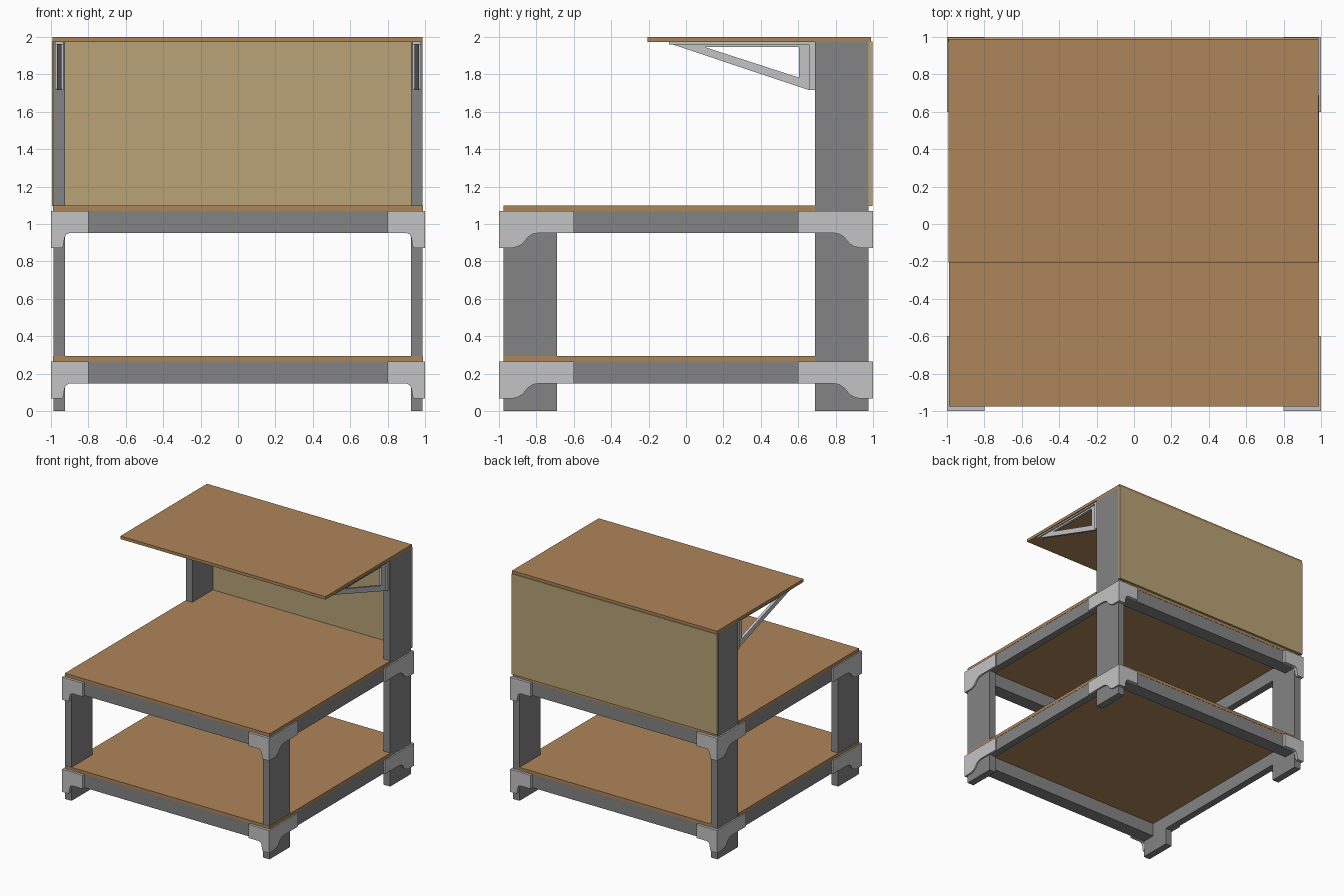
import bpy, bmesh

if "Cube" in bpy.data.objects:
    bpy.data.objects.remove(bpy.data.objects["Cube"])


def material(name, r, g, b):
    m = bpy.data.materials.new(name)
    m.diffuse_color = (r, g, b, 1)
    m.use_nodes = True
    m.node_tree.nodes["Principled BSDF"].inputs["Base Color"].default_value = m.diffuse_color
    return m


GREY = material("dark grey timber", 0.23, 0.23, 0.23)
LIGHT = material("light grey plastic", 0.55, 0.55, 0.55)
BROWN = material("brown board", 0.42, 0.235, 0.10)
TAN = material("tan panel", 0.485, 0.366, 0.18)


def finish(name, bm, mat):
    bmesh.ops.recalc_face_normals(bm, faces=bm.faces)
    me = bpy.data.meshes.new(name)
    bm.to_mesh(me)
    bm.free()
    me.materials.append(mat)
    ob = bpy.data.objects.new(name, me)
    bpy.context.collection.objects.link(ob)
    return ob


def box(name, x, y, z, mat):
    bm = bmesh.new()
    bmesh.ops.create_cube(bm, size=1)
    for v in bm.verts:
        v.co = [(a[0] + a[1]) / 2 + c * (a[1] - a[0]) for a, c in zip((x, y, z), v.co)]
    return finish(name, bm, mat)


def span(s, a, b):
    return tuple(sorted((s * a, s * b)))


def extrude(name, loop, vec, mat):
    bm = bmesh.new()
    f = bm.faces.new([bm.verts.new(p) for p in loop])
    r = bmesh.ops.extrude_face_region(bm, geom=[f])
    vs = [g for g in r["geom"] if isinstance(g, bmesh.types.BMVert)]
    bmesh.ops.translate(bm, verts=vs, vec=vec)
    return finish(name, bm, mat)


LX0, LX1 = 0.925, 0.987   # leg extents across
LY0, LY1 = 0.69, 0.975    # leg extents in depth

# Legs, tall at the back
for s, side in ((-1, "left"), (1, "right")):
    box(f"front_leg_{side}", span(s, LX0, LX1), (-LY1, -LY0), (0, 1.07), GREY)
    box(f"back_leg_{side}", span(s, LX0, LX1), (LY0, LY1), (0, 1.975), GREY)

# Connector outlines: distance from corner, drop from top
FRONT = [(0, 0), (0.2, 0), (0.2, -0.118), (0.1, -0.118), (0.083, -0.125), (0.073, -0.142),
         (0.067, -0.185), (0.06, -0.197), (0, -0.197)]
SIDE = [(0, 0), (0.4, 0), (0.4, -0.118), (0.21, -0.118), (0.18, -0.124), (0.155, -0.141),
        (0.125, -0.177), (0.1, -0.191), (0.075, -0.197), (0, -0.197)]

for top, level in ((0.265, "lower"), (1.07, "upper")):
    zr = (top - 0.117, top)
    # Frame beams
    for s, a, b in ((-1, "left", "front"), (1, "right", "back")):
        box(f"{level}_{a}_beam", span(s, LX0, LX1), (-LY0, LY0), zr, GREY)
        box(f"{level}_{b}_beam", (-LX0, LX0), span(s, 0.855, LY1), zr, GREY)
    # Shelf notched around the back legs
    e = 0.002
    loop = [(-LX1 - e, -LY1 - e, top), (LX1 + e, -LY1 - e, top), (LX1 + e, LY0, top), (LX0, LY0, top),
            (LX0, LY1 + e, top), (-LX0, LY1 + e, top), (-LX0, LY0, top), (-LX1 - e, LY0, top)]
    extrude(f"{level}_shelf", loop, (0, 0, 0.028), BROWN)
    # Corner connectors, two plates each
    for sx in (-1, 1):
        for sy in (-1, 1):
            tag = f"{level}_{'back' if sy > 0 else 'front'}_{'right' if sx > 0 else 'left'}"
            extrude(f"{tag}_connector_face", [(sx * (1 - d), sy, top + z) for d, z in FRONT],
                    (0, -sy * 0.025, 0), LIGHT)
            extrude(f"{tag}_connector_side", [(sx, sy * (1 - d), top + z) for d, z in SIDE],
                    (-sx * 0.013, 0, 0), LIGHT)

# Back panel and top shelf
box("back_panel", (-0.995, 0.987), (0.975, 0.996), (1.097, 1.975), TAN)
box("top_shelf", (-0.993, 0.987), (-0.205, 0.99), (1.974, 2.0), BROWN)

# Triangular shelf brackets: plates plus a ribbed web
for s, side in ((-1, "left"), (1, "right")):
    w = span(s, 0.932, 0.978)
    box(f"{side}_bracket_wall_plate", w, (0.657, 0.69), (1.716, 1.966), LIGHT)
    box(f"{side}_bracket_top_plate", w, (-0.09, 0.69), (1.961, 1.974), LIGHT)
    box(f"{side}_bracket_upright_rib", span(s, 0.945, 0.965), (0.603, 0.66), (1.74, 1.965), LIGHT)
    box(f"{side}_bracket_top_rib", span(s, 0.945, 0.965), (0.05, 0.66), (1.945, 1.965), LIGHT)
    strut = [(-0.09, 1.966), (0.657, 1.716), (0.665, 1.762), (0.60, 1.784), (0.10, 1.946), (0.06, 1.966)]
    extrude(f"{side}_bracket_strut", [(s * 0.943, y, z) for y, z in strut], (s * 0.024, 0, 0), LIGHT)
